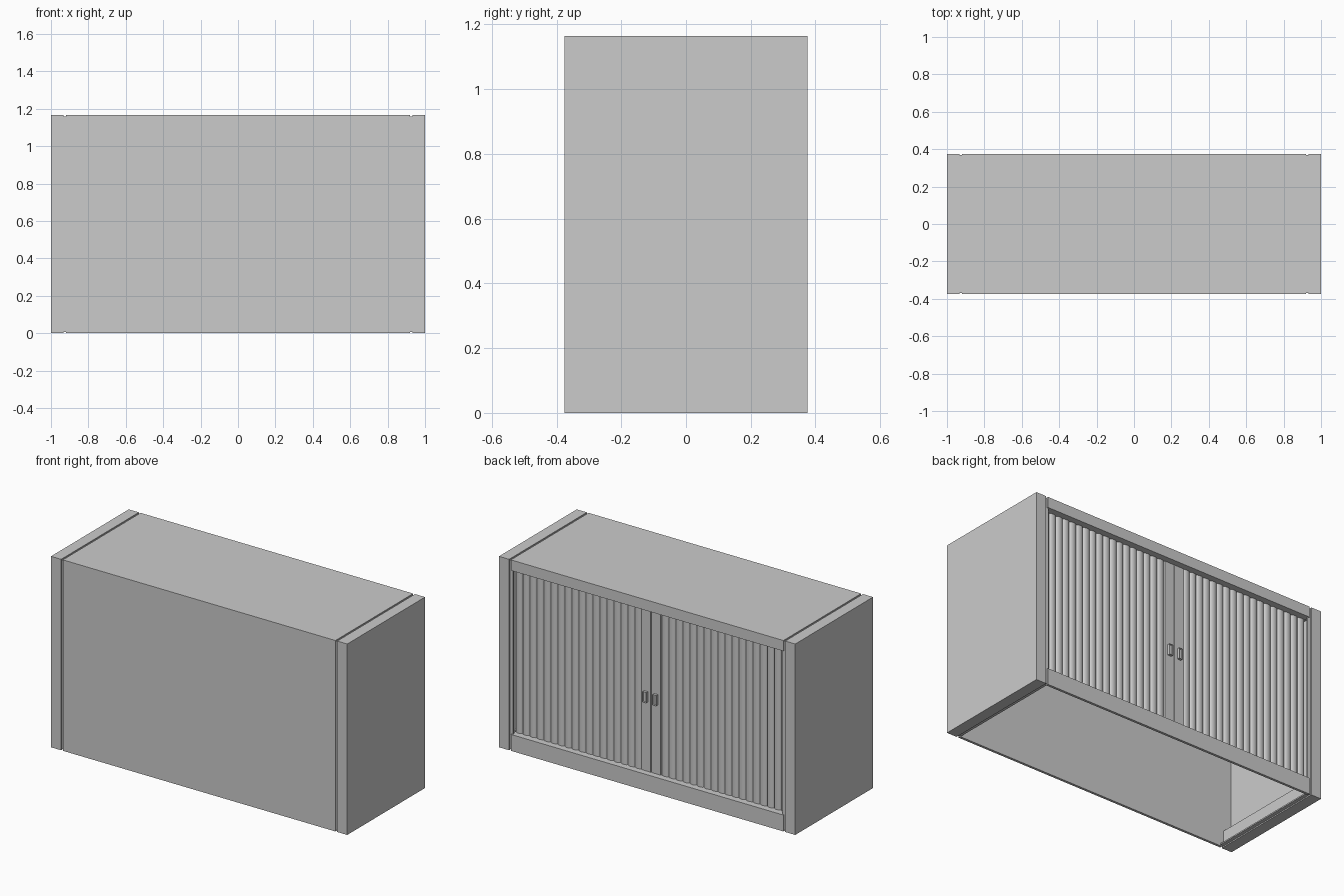
import bpy, bmesh, math

cube = bpy.data.objects.get("Cube")
if cube:
    bpy.data.objects.remove(cube, do_unlink=True)

W, D, H = 1.0, 0.375, 1.165      # half width, half depth, height
BODY, SIDE = 0.92, 0.932         # body end, side panel start
RAIL, HEAD = 0.10, 0.065         # bottom and top rail heights
DOOR_Y = 0.325                   # back plane of the shutters
T = 0.015                        # sheet thickness

grey = bpy.data.materials.new("light_grey")
grey.use_nodes = True
grey.diffuse_color = (0.6, 0.6, 0.6, 1)
grey.node_tree.nodes["Principled BSDF"].inputs["Base Color"].default_value = (0.6, 0.6, 0.6, 1)


def finish(name, bm):
    bmesh.ops.recalc_face_normals(bm, faces=bm.faces)
    mesh = bpy.data.meshes.new(name)
    bm.to_mesh(mesh)
    bm.free()
    mesh.materials.append(grey)
    obj = bpy.data.objects.new(name, mesh)
    bpy.context.collection.objects.link(obj)
    return obj


def add_box(bm, x, y, z):
    verts = bmesh.ops.create_cube(bm, size=1)["verts"]
    for v in verts:
        for i, (lo, hi) in enumerate((x, y, z)):
            v.co[i] = lo if v.co[i] < 0 else hi


def boxes(name, *parts):
    bm = bmesh.new()
    for part in parts:
        add_box(bm, *part)
    return finish(name, bm)


def ring(x, gap, t):
    """Four strips forming a rectangular frame in the yz plane."""
    d, lo, hi = D - gap, gap, H - gap
    return [(x, (-d, d), (lo, lo + t)), (x, (-d, d), (hi - t, hi)),
            (x, (-d, -d + t), (lo + t, hi - t)), (x, (d - t, d), (lo + t, hi - t))]


def span(s, a, b):
    return tuple(sorted((s * a, s * b)))


# Carcass, open underneath
full = (-BODY, BODY)
boxes("front_panel", (full, (-D, -D + T), (0, H)))
boxes("top_panel", (full, (-D + T, DOOR_Y), (H - T, H)))
boxes("top_rail", (full, (DOOR_Y, D), (H - HEAD, H)))
boxes("bottom_rail", (full, (D - T, D), (0, RAIL)),
      (full, (DOOR_Y - T, D - T), (RAIL - T, RAIL)))

# Hollow side panels, each joined to the carcass by a recessed seam
for s, side in ((1, "left"), (-1, "right")):
    boxes(side + "_seam", *ring(span(s, BODY - 0.01, SIDE + 0.01), 0.007, 0.008))
    boxes(side + "_side_panel", (span(s, W - T, W), (-D, D), (0, H)),
          *ring(span(s, SIDE, W - T), 0, T),
          (span(s, SIDE, SIDE + 0.01), (-D + T, D - T), (T, RAIL)))

# Shutters: rounded slats with a flat closing stile and a small pull
SLATS, STILE, STEPS = 18, 0.067, 8
pitch = (BODY - STILE) / SLATS
for s, side in ((1, "left"), (-1, "right")):
    profile = [(0.002, DOOR_Y - T), (0.002, DOOR_Y + 0.012), (STILE - 0.002, DOOR_Y + 0.012)]
    for i in range(SLATS):
        for k in range(STEPS):
            a = math.pi * k / STEPS
            x = STILE + pitch * (i + 0.5 - 0.5 * math.cos(a))
            profile.append((x, DOOR_Y + 0.013 * math.sin(a)))
    profile += [(BODY, DOOR_Y), (BODY, DOOR_Y - T)]
    bm = bmesh.new()
    face = bm.faces.new([bm.verts.new((s * x, y, RAIL - T)) for x, y in profile])
    top = bmesh.ops.extrude_face_region(bm, geom=[face])["geom"]
    for v in top:
        if isinstance(v, bmesh.types.BMVert):
            v.co.z = H - HEAD
    door = finish(side + "_shutter", bm)
    bpy.ops.object.select_all(action="DESELECT")
    door.select_set(True)
    bpy.context.view_layer.objects.active = door
    bpy.ops.object.shade_smooth_by_angle(angle=math.radians(35))

    # Pull with a shallow finger recess
    y0, z0 = DOOR_Y + 0.01, 0.555
    pull = boxes(side + "_pull", (span(s, 0.022, 0.046), (y0, y0 + 0.018), (z0 - 0.032, z0 + 0.032)))
    bm = bmesh.new()
    bm.from_mesh(pull.data)
    outer = [f for f in bm.faces if f.normal.y > 0.9]
    bmesh.ops.inset_region(bm, faces=outer, thickness=0.005, depth=-0.006)
    bm.to_mesh(pull.data)
    bm.free()
